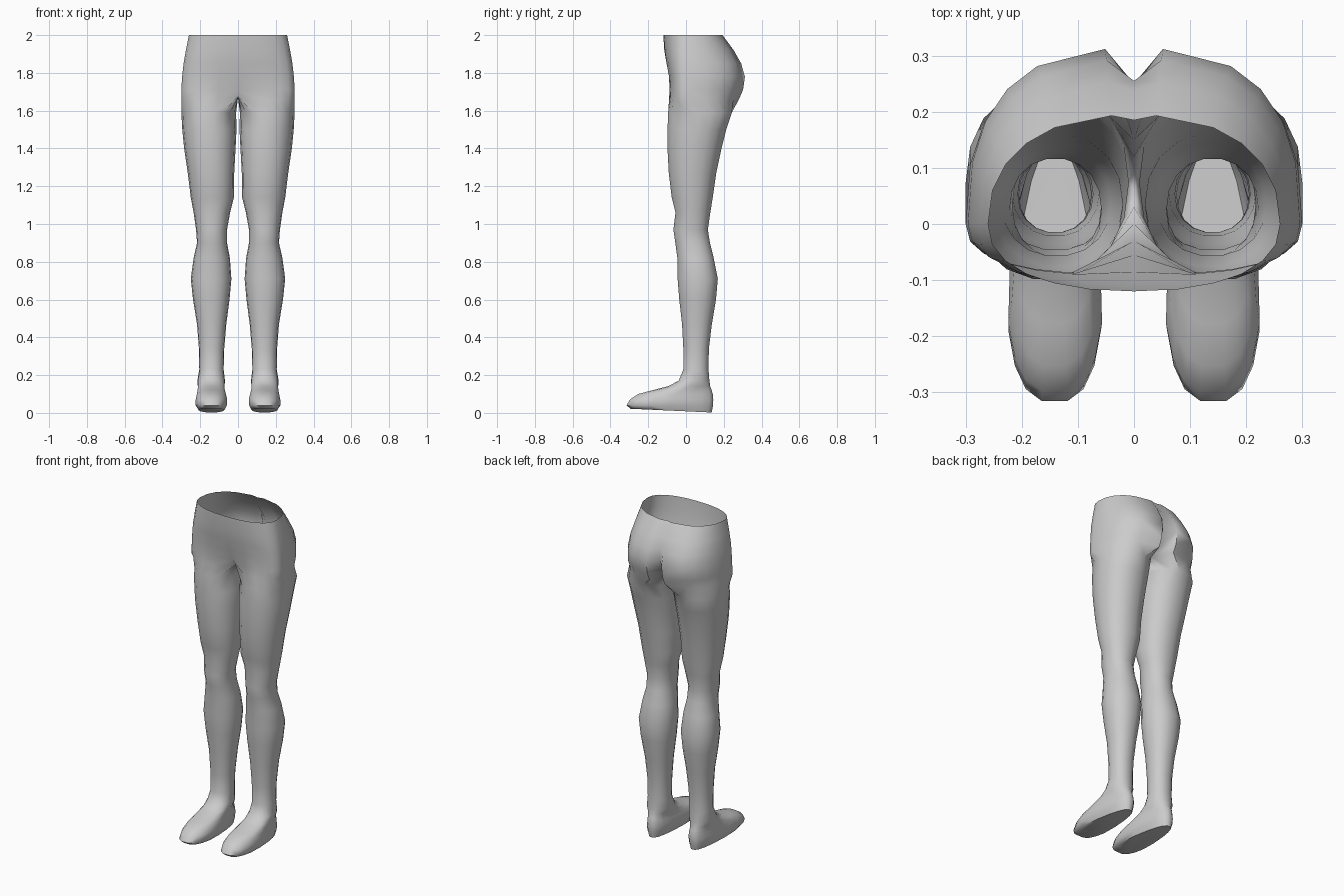
import bpy, bmesh
from math import sin, cos, radians

if "Cube" in bpy.data.objects:
    bpy.data.objects.remove(bpy.data.objects["Cube"])


def spow(v, p):
    return abs(v) ** p * (1 if v >= 0 else -1)


# Half pelvis ring: 13 points from front centre, round the hip, to back centre
def pelvis_ring(z, hip, front, back, front_mid, back_mid, p):
    pts = []
    for k in range(13):
        a = radians(-90 + 15 * k)
        reach = back if k > 6 else -front
        pts.append([hip * max(cos(a), 0) ** p, reach * spow(sin(a), p), z])
    pts[0] = [0, front_mid, z]
    pts[11] = [pts[11][0] * 0.5, back * 0.99, z]
    pts[12] = [0, back_mid, z]
    return pts


# Closed leg ring: 18 points, starting at the inner front
def leg_ring(z, inner, outer, front, back, p=0.92, heel=0.0, tilt=0.0):
    cx, rx = (inner + outer) / 2, (outer - inner) / 2
    cy, ry = (front + back) / 2, (back - front) / 2
    pts = []
    for k in range(18):
        a = radians(-120 + 20 * k)
        s = spow(sin(a), p)
        w = rx * (1 - heel * max(0, s + 0.3))
        pts.append([cx + w * spow(cos(a), p), cy + ry * s, z - tilt * s])
    return pts


# z, hip x, front y, back y, centre front y, centre back y, squareness
PELVIS = [
    (2.00, .26, -.12, .195, -.12, .185, .88),
    (1.92, .276, -.115, .255, -.115, .238, .85),
    (1.85, .288, -.105, .295, -.103, .255, .8),
    (1.78, .296, -.092, .315, -.085, .25, .78),
    (1.71, .30, -.09, .305, -.055, .21, .78),
]
# z, inner x, outer x, front y, back y
LEG = [
    (1.59, .010, .30, -.097, .245),
    (1.50, .008, .295, -.10, .215),
    (1.40, .013, .285, -.10, .19),
    (1.27, .020, .266, -.093, .162),
    (1.14, .022, .25, -.077, .143),
    (1.06, .042, .235, -.057, .13),
    (0.97, .058, .222, -.068, .117),
    (0.90, .058, .217, -.058, .128),
    (0.82, .043, .235, -.047, .148),
    (0.71, .035, .25, -.046, .17),
    (0.60, .045, .238, -.037, .16),
    (0.47, .062, .217, -.022, .138),
    (0.34, .073, .207, -.015, .122),
    (0.23, .076, .205, -.015, .12),
]
# Foot slices: z, inner x, outer x, front y, back y, squareness, heel taper
FOOT = [
    (.17, .068, .216, -.04, .125, .92, .05),
    (.14, .068, .216, -.10, .13, .9, .15),
    (.12, .066, .218, -.18, .138, .85, .2),
    (.10, .060, .222, -.255, .144, .8, .22),
    (.07, .053, .228, -.30, .147, .75, .25),
    (.04, .055, .228, -.318, .146, .75, .26),
]

bm = bmesh.new()


def add(points):
    return [bm.verts.new(p) for p in points]


def bridge(a, b, closed):
    n = len(a)
    for i in range(n if closed else n - 1):
        j = (i + 1) % n
        bm.faces.new((a[i], a[j], b[j], b[i]))


# Hips and buttocks, open at the waist
strip = [add(pelvis_ring(*row)) for row in PELVIS]

# Crotch ring closes the half strip along the centre line
crotch = pelvis_ring(1.66, .30, -.092, .283, -.03, .15, .8)
crotch[0][2] = crotch[12][2] = 1.675
for i in range(1, 6):
    crotch.append([0, .15 - .03 * i, 1.67])
crotch = add(crotch)
strip.append(crotch[:13])
for a, b in zip(strip, strip[1:]):
    bridge(a, b, False)

# Leg and foot
rings = [crotch] + [add(leg_ring(*row)) for row in LEG]
rings += [add(leg_ring(*row)) for row in FOOT]
rings.append(add(leg_ring(.012, .068, .213, -.295, .138, .75, .28, .01)))
for a, b in zip(rings, rings[1:]):
    bridge(a, b, True)
bm.faces.new(rings[-1])

bmesh.ops.recalc_face_normals(bm, faces=bm.faces)
# Make sure the outside faces outward
hip = max(bm.faces, key=lambda f: f.calc_center_median().x)
if hip.normal.x < 0:
    bmesh.ops.reverse_faces(bm, faces=bm.faces)

mesh = bpy.data.meshes.new("legs")
bm.to_mesh(mesh)
bm.free()
legs = bpy.data.objects.new("legs", mesh)
bpy.context.collection.objects.link(legs)

# Mirror to the other side
mirror = legs.modifiers.new("mirror", 'MIRROR')
mirror.use_axis[0] = True
mirror.merge_threshold = 0.001

bpy.context.view_layer.objects.active = legs
legs.select_set(True)
bpy.ops.object.shade_smooth_by_angle(angle=radians(60))
